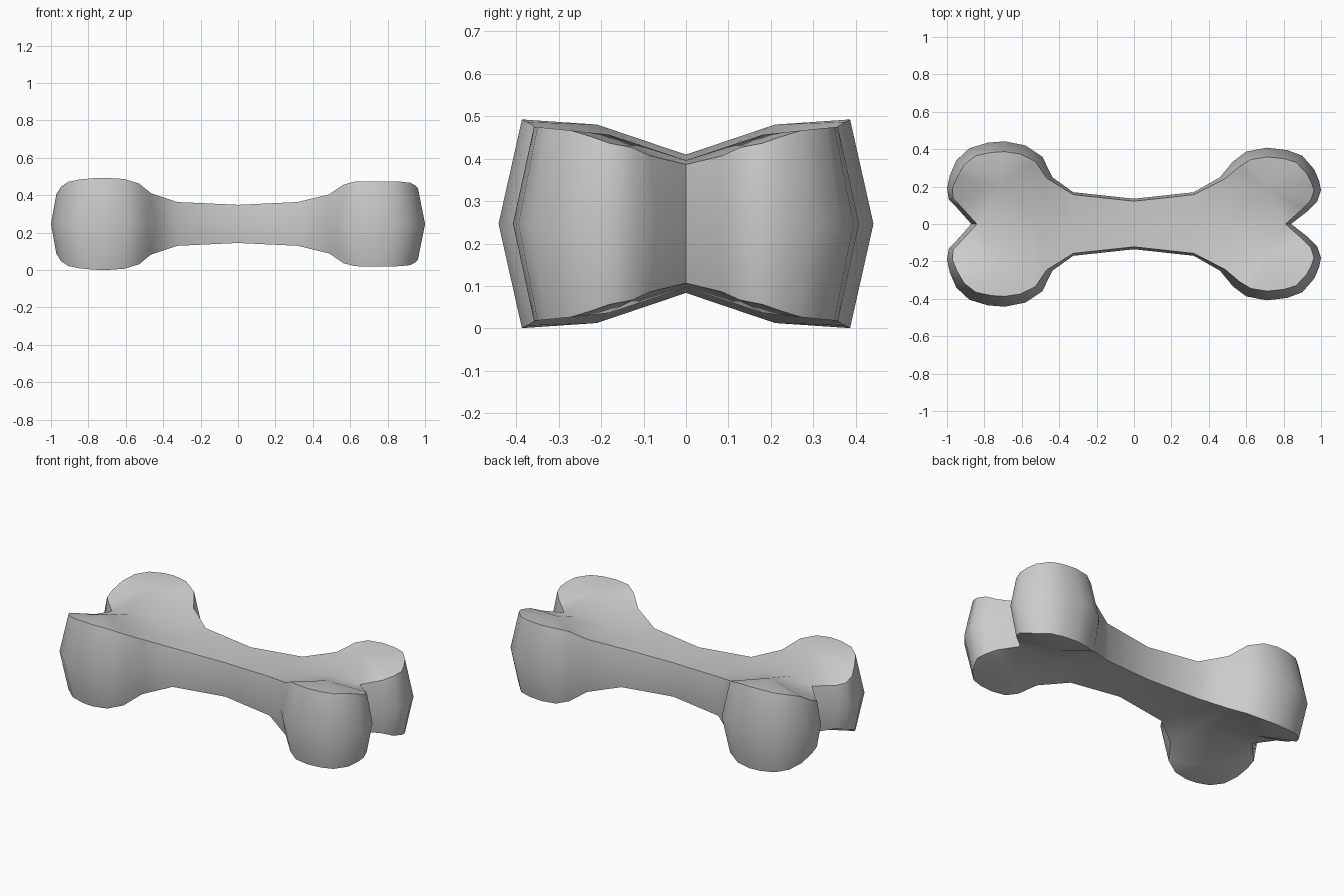
import bpy, bmesh, math
from mathutils import Vector

if "Cube" in bpy.data.objects:
    bpy.data.objects.remove(bpy.data.objects["Cube"])

MID_Z = 0.2465

# One quarter of each end: (|x|, y, rim height above the mid plane), notch -> neck -> shaft
LEFT = [(.87, 0, .14), (.95, .09, .13), (.99, .13, .14), (1.0, .19, .16), (.985, .26, .20),
        (.95, .34, .225), (.88, .405, .238), (.78, .435, .245), (.69, .442, .246),
        (.58, .42, .24), (.49, .36, .215), (.437, .25, .165), (.325, .17, .117), (0, .135, .102)]
RIGHT = [(.84, 0, .14), (.93, .07, .16), (.98, .12, .18), (1.0, .18, .19), (.99, .23, .205),
         (.965, .29, .22), (.90, .365, .226), (.82, .395, .228), (.71, .408, .228),
         (.60, .387, .226), (.53, .335, .21), (.46, .25, .158), (.32, .17, .117), (0, .135, .102)]


def add_quarter(bm, data, hub, spine_z, sx, sy, sz):
    def v(p):
        return bm.verts.new((p[0] * sx, p[1] * sy, p[2] * sz))

    # widest outline and the inset rim above it
    outer, rim = [], []
    for i, (x, y, z) in enumerate(data):
        if i == 0:
            r = Vector((x - .03, 0))
        elif i >= len(data) - 2:
            r = Vector((x, y - .013))
        else:
            d = (Vector(hub[:2]) - Vector((x, y))).normalized()
            r = Vector((x, y)) + d * (.055 * (z / .245) ** 1.5)
        outer.append(v((x, y, 0)))
        rim.append(v((r.x, r.y, z)))
    h = v(hub)
    spine = [v((x, 0, z)) for x, z in zip((.70, .50, .325, 0), spine_z)]

    # side walls
    for i in range(len(data) - 1):
        bm.faces.new((outer[i], outer[i + 1], rim[i + 1], rim[i]))
    # knob cap: fan around the hub
    neck = len(data) - 3
    loop = rim[:neck + 1] + [spine[1], spine[0]]
    for a, b in zip(loop, loop[1:] + loop[:1]):
        bm.faces.new((h, a, b))
    # shaft cap
    for k in range(2):
        bm.faces.new((rim[neck + k], rim[neck + k + 1], spine[k + 2], spine[k + 1]))


bm = bmesh.new()
for sy in (1, -1):
    for sz in (1, -1):
        add_quarter(bm, LEFT, (.71, .21, .234), (.163, .135, .115, .102), -1, sy, sz)
        add_quarter(bm, RIGHT, (.72, .18, .21), (.15, .13, .115, .102), 1, sy, sz)
bmesh.ops.remove_doubles(bm, verts=bm.verts[:], dist=1e-4)
bmesh.ops.recalc_face_normals(bm, faces=bm.faces[:])

mesh = bpy.data.meshes.new("bone")
bm.to_mesh(mesh)
bm.free()
bone = bpy.data.objects.new("bone", mesh)
bone.location.z = MID_Z
bpy.context.collection.objects.link(bone)

# smooth shading with a crisp rim
bpy.context.view_layer.objects.active = bone
bone.select_set(True)
bpy.ops.object.shade_smooth_by_angle(angle=math.radians(50))
